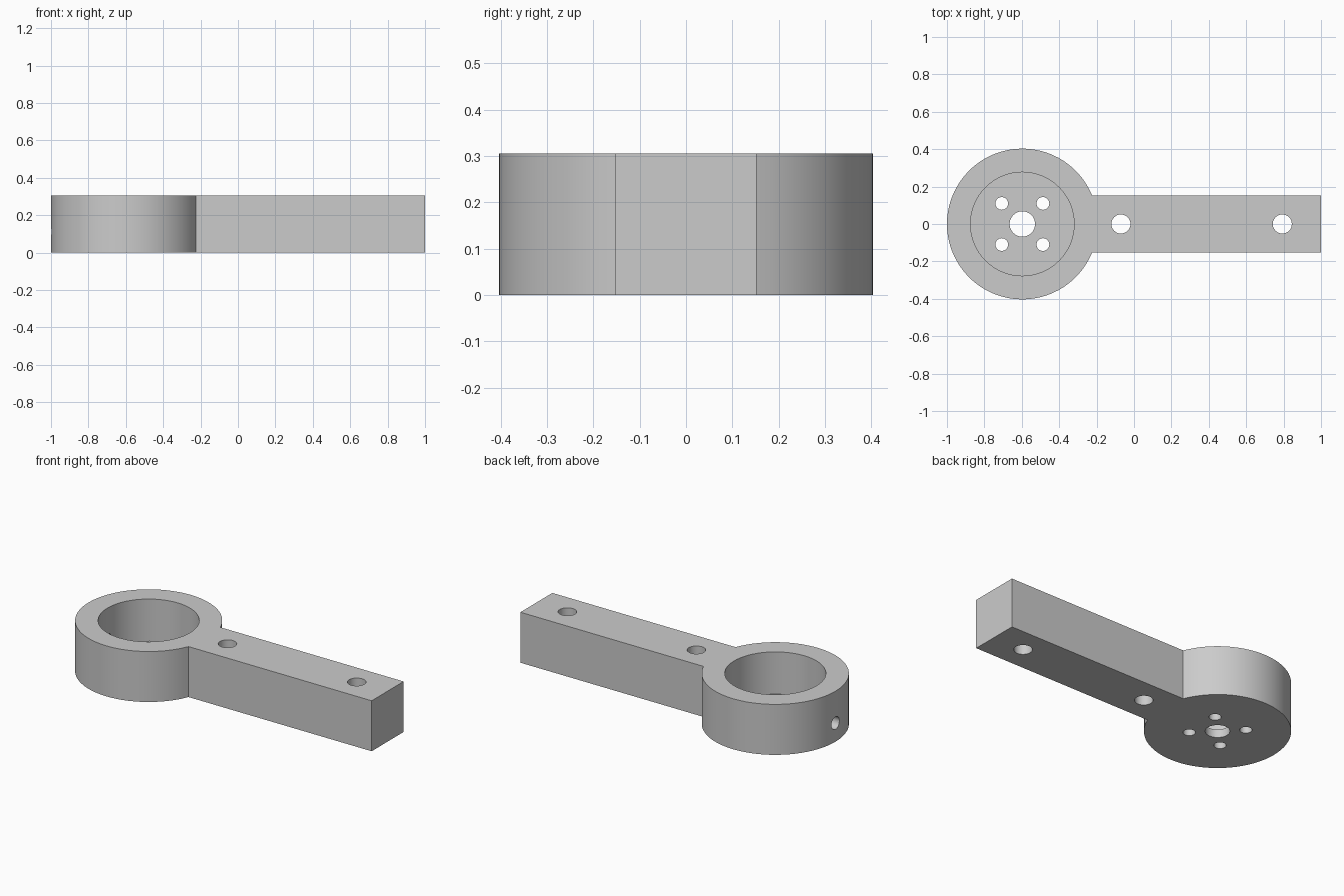
import bpy, bmesh, math
from mathutils import Vector

cube = bpy.data.objects.get("Cube")
if cube:
    bpy.data.objects.remove(cube, do_unlink=True)

HEIGHT, FLOOR = 0.305, 0.05
RING_X, RING_R, BOWL_R = -0.597, 0.403, 0.277
ARM_HALF, ARM_END = 0.1525, 1.0

grey = bpy.data.materials.new("plain grey")
grey.use_nodes = True
grey.diffuse_color = (0.6, 0.6, 0.6, 1)
grey.node_tree.nodes["Principled BSDF"].inputs["Base Color"].default_value = (0.6, 0.6, 0.6, 1)


def cut_cylinder(target, name, radius, start, end, sides=32):
    """Drill a round hole between two points."""
    start, end = Vector(start), Vector(end)
    axis = end - start
    bpy.ops.mesh.primitive_cylinder_add(
        vertices=sides, radius=radius, depth=axis.length, location=(start + end) / 2,
        rotation=axis.to_track_quat('Z', 'Y').to_euler())
    cutter = bpy.context.object
    cutter.name = name
    cutter.hide_render = True
    cutter.data.materials.append(grey)
    mod = target.modifiers.new(name, 'BOOLEAN')
    mod.operation, mod.solver, mod.object = 'DIFFERENCE', 'EXACT', cutter
    bpy.context.view_layer.objects.active = target
    bpy.ops.object.modifier_apply(modifier=name)
    bpy.data.objects.remove(cutter, do_unlink=True)


# Body: round head and straight arm as one extruded outline
join = math.asin(ARM_HALF / RING_R)
steps = 64
outline = [(ARM_END, -ARM_HALF), (ARM_END, ARM_HALF)]
for i in range(steps + 1):
    a = join + (2 * math.pi - 2 * join) * i / steps
    outline.append((RING_X + RING_R * math.cos(a), RING_R * math.sin(a)))

bm = bmesh.new()
base = bm.faces.new([bm.verts.new((x, y, 0)) for x, y in outline])
top = bmesh.ops.extrude_face_region(bm, geom=[base])["geom"]
bmesh.ops.translate(bm, vec=(0, 0, HEIGHT),
                    verts=[v for v in top if isinstance(v, bmesh.types.BMVert)])
bmesh.ops.recalc_face_normals(bm, faces=bm.faces)
mesh = bpy.data.meshes.new("mounting_arm")
bm.to_mesh(mesh)
bm.free()
arm = bpy.data.objects.new("mounting_arm", mesh)
bpy.context.collection.objects.link(arm)
mesh.materials.append(grey)

# Bowl in the head
cut_cylinder(arm, "bowl", BOWL_R, (RING_X, 0, FLOOR), (RING_X, 0, 0.5), 64)

# Vertical holes: shaft, four screws around it, two in the arm
holes = [(RING_X, 0, 0.068), (-0.07, 0, 0.051), (0.793, 0, 0.051)]
holes += [(RING_X + sx * 0.11, sy * 0.11, 0.034) for sx in (-1, 1) for sy in (-1, 1)]
for x, y, r in holes:
    cut_cylinder(arm, "hole", r, (x, y, -0.1), (x, y, 0.5))

# Side hole through the outer end wall of the head
cut_cylinder(arm, "side_hole", 0.038, (-1.1, 0, 0.112), (RING_X, 0, 0.112))

# Smooth curved walls, keep rims sharp
bpy.ops.object.select_all(action='DESELECT')
arm.select_set(True)
bpy.context.view_layer.objects.active = arm
bpy.ops.object.shade_smooth_by_angle(angle=math.radians(30))
